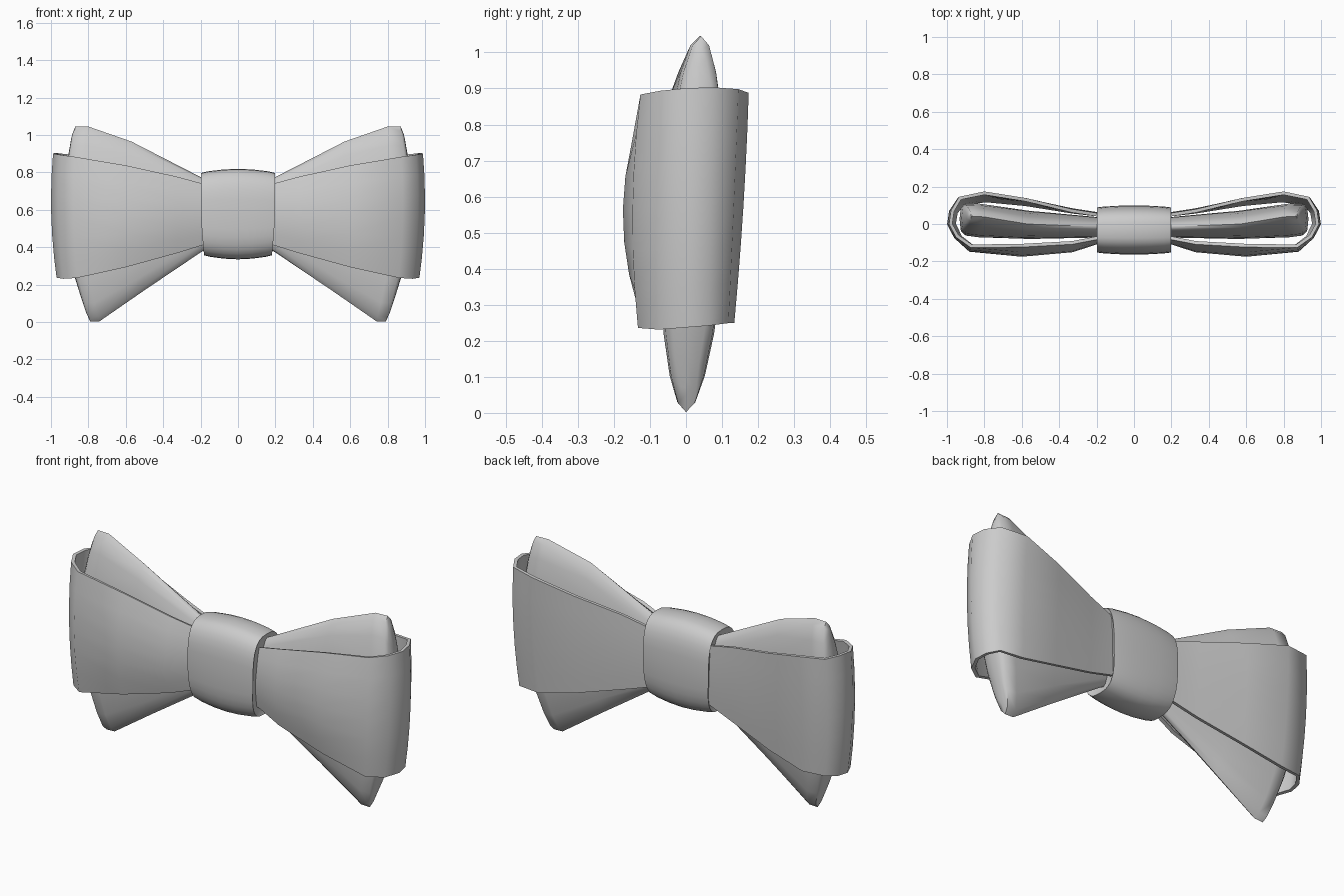
import bpy, bmesh
from math import sin, cos, pi, copysign

if "Cube" in bpy.data.objects:
    bpy.data.objects.remove(bpy.data.objects["Cube"])


def make(name, verts, faces, angle=40, mirror=False, thickness=0):
    mesh = bpy.data.meshes.new(name)
    mesh.from_pydata(verts, [], faces)
    bm = bmesh.new()
    bm.from_mesh(mesh)
    bmesh.ops.remove_doubles(bm, verts=bm.verts, dist=0.0005)
    bmesh.ops.recalc_face_normals(bm, faces=bm.faces)
    bm.to_mesh(mesh)
    bm.free()
    ob = bpy.data.objects.new(name, mesh)
    bpy.context.collection.objects.link(ob)
    bpy.ops.object.select_all(action='DESELECT')
    bpy.context.view_layer.objects.active = ob
    ob.select_set(True)
    if thickness:
        m = ob.modifiers.new("Thickness", 'SOLIDIFY')
        m.thickness = thickness
        m.offset = 0
        bpy.ops.object.modifier_apply(modifier=m.name)
    bpy.ops.object.shade_smooth_by_angle(angle=angle * pi / 180)
    if mirror:
        m = ob.modifiers.new("Mirror", 'MIRROR')
        m.use_mirror_merge = False
    return ob


def grid_faces(rows, cols, wrap=False):
    faces = []
    for i in range(rows - 1):
        for j in range(cols if wrap else cols - 1):
            k = (j + 1) % cols
            faces.append((i * cols + j, i * cols + k, (i + 1) * cols + k, (i + 1) * cols + j))
    return faces


def lerp(a, b, t):
    return a + (b - a) * t


# Outer loops: a folded ribbon; each path point is x, y at top, middle, bottom, then top z and bottom z
path = [(0.10, -.07, -.09, -.07, .71, .44), (0.20, -.075, -.10, -.08, .74, .41),
        (0.33, -.10, -.142, -.11, .775, .37), (0.60, -.115, -.166, -.125, .835, .295),
        (0.87, -.118, -.140, -.125, .882, .237), (0.945, -.065, -.07, -.07, .893, .232),
        (0.98, .0, .0, .0, .90, .238), (0.97, .07, .065, .06, .903, .243),
        (0.93, .138, .125, .11, .898, .25), (0.80, .165, .150, .125, .888, .25),
        (0.58, .13, .125, .105, .835, .30), (0.33, .07, .075, .065, .775, .37),
        (0.20, .05, .055, .05, .74, .41), (0.10, .04, .045, .04, .71, .44)]
ROWS = 7
verts = []
for x, yt, ym, yb, zt, zb in path:
    end = max(0, (x - .6) / .4)
    for j in range(ROWS):
        t = j / (ROWS - 1)
        bow = 4 * t * (1 - t)
        y = lerp(yb, yt, t) + (ym - (yt + yb) / 2) * bow
        verts.append((x + .02 * bow * end - .02 * (1 - t) * end, y, lerp(zb, zt, t)))
make("outer_loop", verts, grid_faces(len(path), ROWS), 50, True, 0.018)

# Inner loops: flattened pillows with a ridge at top and bottom
# top x, top z, bottom x, bottom z, top y, bottom y, half depth, middle bulge in x
stations = [(.10, .72, .10, .43, -.01, -.02, .04, 0), (.20, .775, .20, .372, -.015, -.02, .055, 0),
            (.57, .965, .50, .17, .0, -.01, .075, .02), (.80, 1.045, .74, .004, .038, 0, .09, .06),
            (.87, 1.045, .79, .002, .042, 0, .083, .07), (.886, 1.005, .812, .05, .04, 0, .06, .075),
            (.892, .98, .818, .07, .04, 0, 0, .075)]
N = 10
verts = []
for xt, zt, xb, zb, yt, yb, w, bulge in stations:
    for k in range(2 * N):
        side = 1 if k < N else -1
        u = k / N if k < N else 2 - k / N
        t = (1 - cos(pi * u)) / 2
        y = lerp(yb, yt, t) + side * w * abs(sin(pi * t)) ** 0.5
        verts.append((lerp(xb, xt, t) + bulge * sin(pi * t), y, lerp(zb, zt, t)))
make("inner_loop", verts, grid_faces(len(stations), 2 * N, True), 60, True)

# Centre knot: a soft band around the middle, bulging towards the front
M = 32
rings = [(-.185, .80, .80), (-.197, .92, .91), (-.16, .955, .945), (-.08, .99, .985), (0, 1, 1),
         (.08, .99, .985), (.16, .955, .945), (.197, .92, .91), (.185, .80, .80)]
verts = []
for x, sy, sz in rings:
    for k in range(M):
        a = 2 * pi * k / M
        c, d = cos(a), sin(a)
        y = -.032 + .131 * sy * copysign(abs(c) ** 0.68, c)
        z = .577 + .242 * sz * copysign(abs(d) ** 0.68, d)
        verts.append((x * (1 - .08 * max(0, -d)), y, z))
faces = grid_faces(len(rings), M, True)
faces += [tuple(range(M)), tuple(range((len(rings) - 1) * M, len(rings) * M))]
make("centre_knot", verts, faces, 50)
